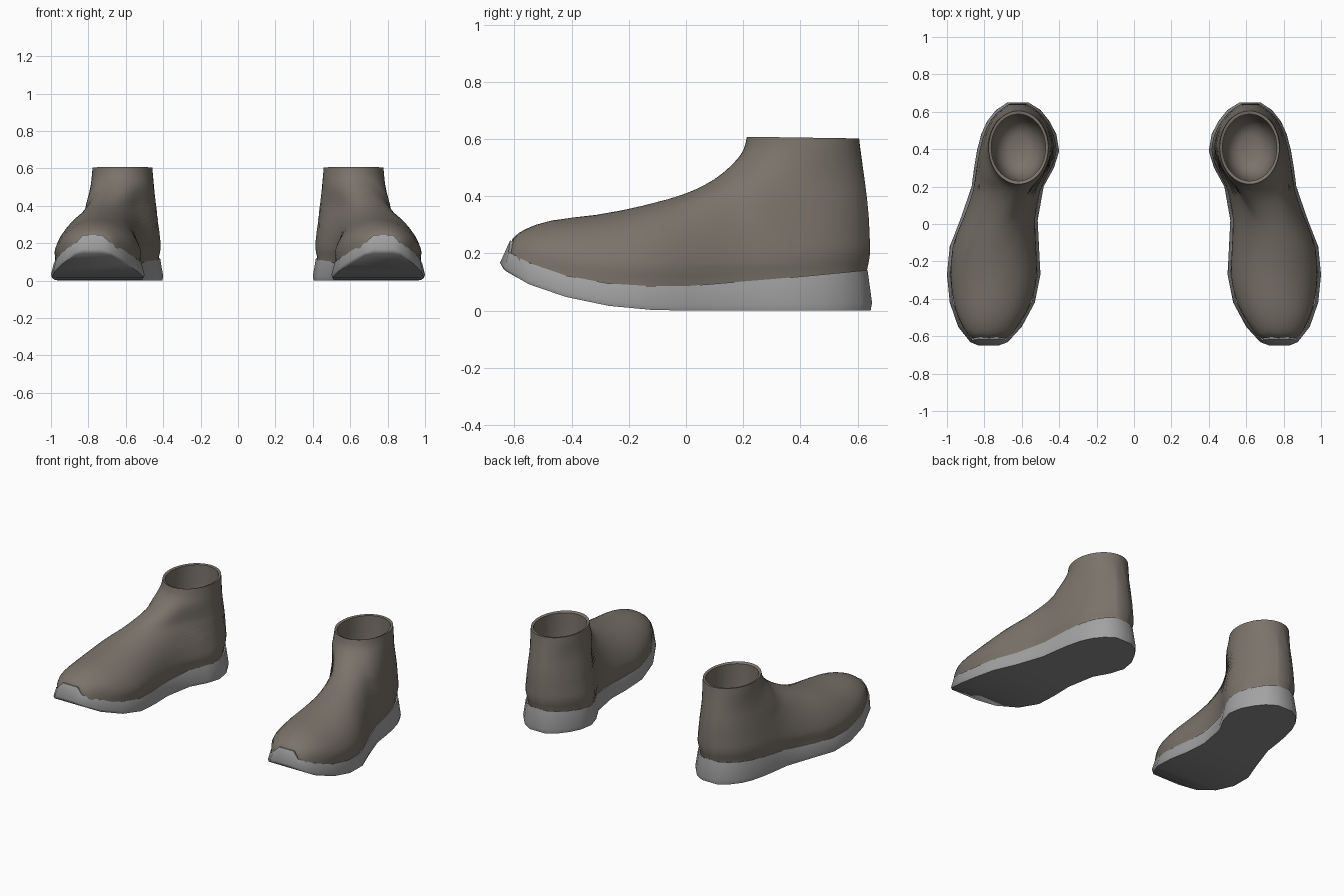
import bpy, bmesh, math

if "Cube" in bpy.data.objects:
    bpy.data.objects.remove(bpy.data.objects["Cube"])

# plan stations: y, inner-side x, outer-side x
PLAN = [(-.65, .725, .83), (-.632, .675, .875), (-.55, .60, .94), (-.42, .53, .985),
        (-.27, .50, 1.0), (-.12, .508, .985), (.02, .515, .93), (.2, .483, .868),
        (.3, .428, .855), (.39, .40, .84), (.48, .415, .817), (.55, .452, .785),
        (.61, .50, .737), (.65, .565, .675)]
INNER = [(p[0], p[1]) for p in PLAN]
OUTER = [(p[0], p[2]) for p in PLAN]
# sole edges and upper profiles seen from the side
SOLE_TOP = [(-.65, .245), (-.632, .205), (-.55, .165), (-.42, .122), (-.27, .095),
            (-.05, .085), (.2, .102), (.65, .142)]
SOLE_BOTTOM = [(-.65, .148), (-.55, .092), (-.42, .048), (-.27, .017), (-.12, .003),
               (.02, 0), (.65, 0)]
INSTEP = [(-.62, .18), (-.607, .25), (-.55, .29), (-.47, .315), (-.3, .337), (-.15, .367),
          (0, .41), (.1, .46), (.17, .52), (.2, .56), (.215, .61), (.25, .75), (.3, 1), (.65, 3)]
TOE_UNDER = [(.05, -.05), (.07, -.3), (.09, -.4), (.125, -.5), (.17, -.6), (.19, -.615)]
HEEL_BACK = [(.05, .62), (.14, .632), (.2, .643), (.3, .64), (.6, .605)]
LEVELS = [.05, .07, .09, .125, .15, .17, .2, .23, .25, .27, .285, .3, .315, .325, .335,
          .35, .367, .39, .405, .42, .44, .46, .48, .5, .52, .54, .56, .58, .602]


def curve(tab, x):
    """Monotone cubic through a table of (x, value)."""
    x = min(max(x, tab[0][0]), tab[-1][0])
    s = [(b[1] - a[1]) / (b[0] - a[0]) for a, b in zip(tab, tab[1:])]

    def tangent(i):
        if i == 0 or i == len(s):
            return s[min(i, len(s) - 1)]
        a, b = s[i - 1], s[i]
        return 2 * a * b / (a + b) if a * b > 0 else 0
    i = next(k for k in range(len(s)) if x <= tab[k + 1][0])
    (x0, y0), (x1, y1) = tab[i], tab[i + 1]
    d = x1 - x0
    t = (x - x0) / d
    return ((2*t**3 - 3*t*t + 1) * y0 + (t**3 - 2*t*t + t) * d * tangent(i)
            + (3*t*t - 2*t**3) * y1 + (t**3 - t*t) * d * tangent(i + 1))


def smooth(t):
    t = min(max(t, 0), 1)
    return t * t * (3 - 2 * t)


def instep_y(z):
    lo, hi = -.62, .3
    for _ in range(40):
        m = (lo + hi) / 2
        lo, hi = (m, hi) if curve(INSTEP, m) < z else (lo, m)
    return hi


def material(name, rgb):
    m = bpy.data.materials.new(name)
    m.diffuse_color = (*rgb, 1)
    m.use_nodes = True
    m.node_tree.nodes["Principled BSDF"].inputs["Base Color"].default_value = m.diffuse_color
    return m


upper_mat = material("taupe upper", (.195, .172, .145))
sole_mat = material("light grey sole", (.36, .36, .36))
under_mat = material("grey underside", (.27, .27, .27))


def bridge(bm, a, b, mat=0):
    n = len(a)
    for i in range(n):
        j = (i + 1) % n
        bm.faces.new((a[i], a[j], b[j], b[i])).material_index = mat


def finish(bm, name, mats, angle):
    bmesh.ops.recalc_face_normals(bm, faces=bm.faces)
    me = bpy.data.meshes.new(name)
    bm.to_mesh(me)
    bm.free()
    for m in mats:
        me.materials.append(m)
    ob = bpy.data.objects.new(name, me)
    bpy.context.collection.objects.link(ob)
    bpy.ops.object.select_all(action='DESELECT')
    ob.select_set(True)
    bpy.context.view_layer.objects.active = ob
    bpy.ops.object.shade_smooth_by_angle(angle=math.radians(angle))


def upper_ring(z, n=24):
    """Horizontal slice through the upper at height z."""
    yf = curve(TOE_UNDER, z) if z < .19 else instep_y(z)
    yb = curve(HEEL_BACK, z)
    b = smooth((z - .38) / .22)
    t = max(0, (z - .15) / .45)
    left, right = [], []
    for i in range(n + 1):
        u = -math.cos(math.pi * i / n)
        y = (yf + yb) / 2 + (yb - yf) / 2 * u
        yp = y + (.65 - yb) * smooth((y - .2) / (yb - .2))
        xi, xo = curve(INNER, yp), curve(OUTER, yp)
        base = curve(SOLE_TOP, y) - .03
        q = min(max((z - base) / (curve(INSTEP, y) - base), 0), 1)
        inset = .021 - .013 * smooth((z - base - .03) / .08)
        arch = ((xo - xi) / 2 - inset) * math.sqrt(1 - q ** 2.3)
        arch *= 1 - .22 * t * smooth(y / .3)
        oval = (.16 + .045 * (1 - t)) * math.sqrt(max(0, 1 - u * u))
        w = max(arch * (1 - b) + oval * b, .004)
        c = (xi + xo) / 2 * (1 - b) + .618 * b
        zz = z + (.006 * (.6 - y) / .4 if z > .6 else 0)
        left.append((c - w, y, zz))
        right.append((c + w, y, zz))
    return left + right[::-1]


def build_upper(side, name):
    bm = bmesh.new()
    rings = [upper_ring(z) for z in LEVELS]
    # collar rim, then the rounded inner lining down to the footbed
    for scale, z in ((.91, .6), (.91, .5), (.88, .36), (.8, .25), (.62, .19), (.35, .165)):
        rings.append([(.618 + (x - .618) * scale, .41 + (y - .41) * scale, z)
                      for x, y, _ in rings[len(LEVELS) - 1]])
    loops = [[bm.verts.new((x * side, y, z)) for x, y, z in r] for r in rings]
    for a, b in zip(loops, loops[1:]):
        bridge(bm, a, b)
    bm.faces.new(loops[0])
    bm.faces.new(loops[-1])
    finish(bm, name, [upper_mat], 55)


def build_sole(side, name):
    bm = bmesh.new()
    outline = INNER + OUTER[::-1]
    pts = [(x, y) for y, x in outline]
    n = len(pts)

    def loop(inset, height):
        out = []
        for i, (x, y) in enumerate(pts):
            (ax, ay), (bx, by) = pts[i - 1], pts[(i + 1) % n]
            dx, dy = bx - ax, by - ay
            d = math.hypot(dx, dy)
            lo, hi = curve(SOLE_BOTTOM, y), curve(SOLE_TOP, y)
            ox, oy = dy / d * inset, -dx / d * inset
            if y < -.64:  # toe bumper leans back onto the upper
                ox, oy = ox * .3, inset * 2.2
            out.append(bm.verts.new(((x + ox) * side, y + oy, lo + (hi - lo) * height)))
        return out
    bottom = loop(.005, 0)
    middle, top, lip = loop(0, .2), loop(.016, 1), loop(.03, .96)
    for a, b in ((bottom, middle), (middle, top), (top, lip)):
        bridge(bm, a, b)
    # tread: strips across the underside
    for i in range(n // 2 - 1):
        f = bm.faces.new((bottom[i], bottom[i + 1], bottom[n - 2 - i], bottom[n - 1 - i]))
        f.material_index = 1
    finish(bm, name, [sole_mat, under_mat], 50)


for side, label in ((1, "right"), (-1, "left")):
    build_upper(side, label + "_shoe_upper")
    build_sole(side, label + "_shoe_sole")
